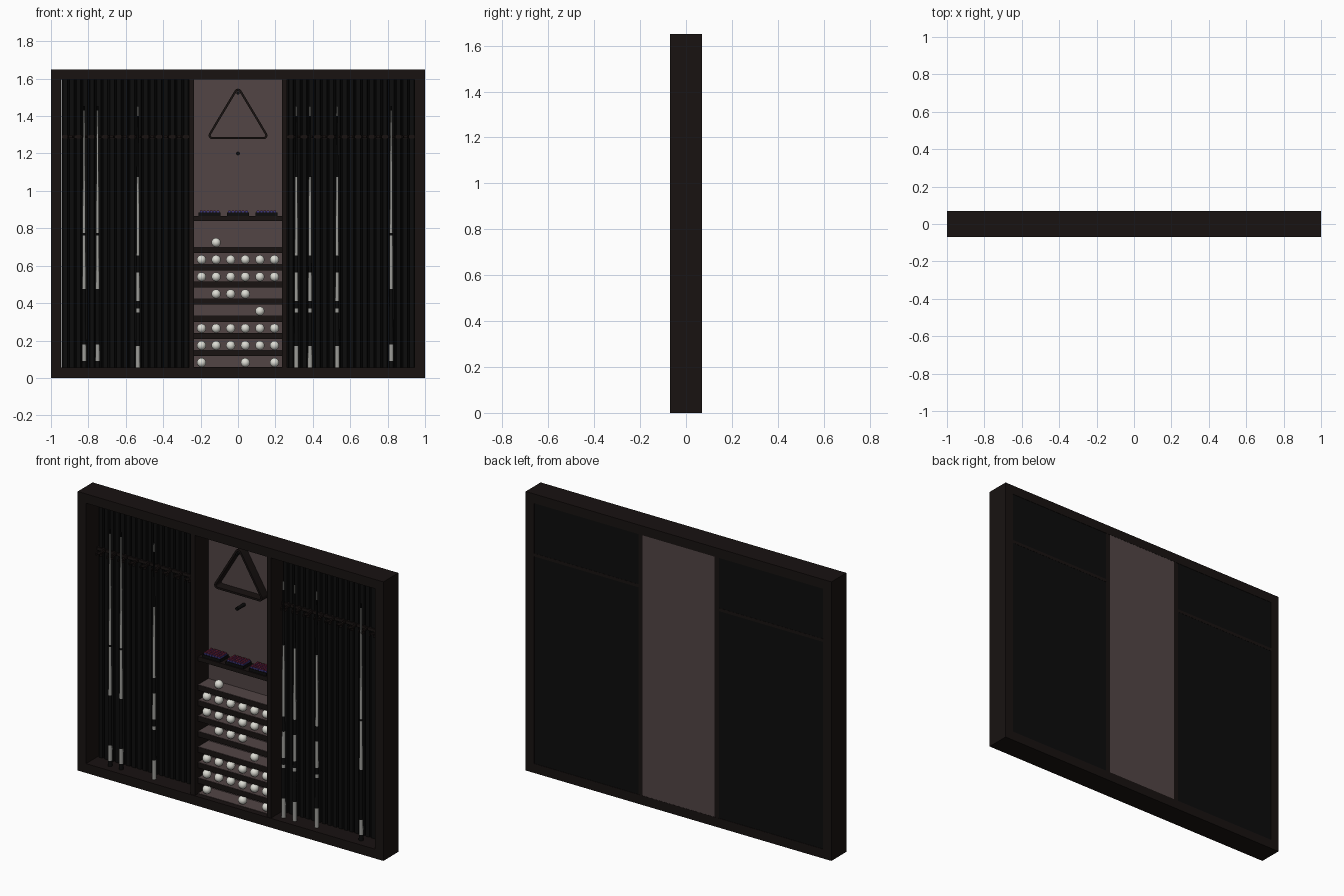
import bpy, bmesh, math
from mathutils import Vector, Matrix

if "Cube" in bpy.data.objects:
    bpy.data.objects.remove(bpy.data.objects["Cube"])


def mat(name, r, g, b):
    m = bpy.data.materials.new(name)
    m.diffuse_color = (r, g, b, 1)
    m.use_nodes = True
    m.node_tree.nodes["Principled BSDF"].inputs["Base Color"].default_value = m.diffuse_color
    return m


WOOD = mat("dark_wood", 0.009, 0.006, 0.0055)
BLACK = mat("black", 0.0035, 0.0035, 0.0035)
BROWN = mat("brown_lining", 0.085, 0.06, 0.06)
IVORY = mat("ivory", 0.72, 0.72, 0.66)
MAPLE = mat("pale_wood", 0.34, 0.34, 0.32)
BLUE = mat("chalk_blue", 0.05, 0.04, 0.22)
RED = mat("chalk_red", 0.22, 0.02, 0.06)


def finish(name, bm, mats, smooth=False):
    bmesh.ops.recalc_face_normals(bm, faces=bm.faces[:])
    me = bpy.data.meshes.new(name)
    bm.to_mesh(me)
    bm.free()
    ob = bpy.data.objects.new(name, me)
    bpy.context.collection.objects.link(ob)
    for m in mats:
        me.materials.append(m)
    if smooth:
        bpy.context.view_layer.objects.active = ob
        bpy.ops.object.select_all(action='DESELECT')
        ob.select_set(True)
        bpy.ops.object.shade_smooth_by_angle(angle=math.radians(35))
    return ob


def add_box(bm, x0, x1, y0, y1, z0, z1, idx=0):
    mx = Matrix.Translation(((x0 + x1) / 2, (y0 + y1) / 2, (z0 + z1) / 2)) @ \
        Matrix.Diagonal((x1 - x0, y1 - y0, z1 - z0, 1))
    vs = bmesh.ops.create_cube(bm, size=1, matrix=mx)["verts"]
    for f in {f for v in vs for f in v.link_faces}:
        f.material_index = idx


def box(name, m, *dims):
    bm = bmesh.new()
    add_box(bm, *dims)
    return finish(name, bm, [m])


def cylinder_y(bm, x, z, y0, y1, r):
    mx = Matrix.Translation((x, (y0 + y1) / 2, z)) @ Matrix.Rotation(math.pi / 2, 4, 'X')
    bmesh.ops.create_cone(bm, cap_ends=True, segments=16, radius1=r, radius2=r,
                          depth=y1 - y0, matrix=mx)


# outer frame
box("frame_bottom", WOOD, -1, 1, -0.07, 0.07, 0, 0.055)
box("frame_top", WOOD, -1, 1, -0.07, 0.07, 1.595, 1.65)
for s, side in ((-1, "left"), (1, "right")):
    a, b = sorted((s * 0.945, s * 1.0))
    box("frame_" + side, WOOD, a, b, -0.07, 0.07, 0.055, 1.595)
    a, b = sorted((s * 0.235, s * 0.263))
    box("divider_" + side, WOOD, a, b, -0.066, 0.069, 0.055, 1.595)

# centre back panel
box("centre_back_panel", BROWN, -0.235, 0.235, 0.058, 0.069, 0.055, 1.595)


def fluted_panel(name, x0, x1, z0, z1, n=19):
    # ribbed strip with narrow vertical grooves, extruded upward
    p = (x1 - x0) / n
    pts = [(x1, 0.068), (x0, 0.068)]
    for i in range(n):
        x = x0 + i * p
        pts += [(x, 0.052), (x + p * 0.15, 0.052), (x + p * 0.25, 0.036), (x + p * 0.9, 0.036)]
    pts.append((x1, 0.052))
    bm = bmesh.new()
    f = bm.faces.new([bm.verts.new((x, y, z0)) for x, y in pts])
    r = bmesh.ops.extrude_face_region(bm, geom=[f])
    bmesh.ops.translate(bm, vec=(0, 0, z1 - z0),
                        verts=[v for v in r["geom"] if isinstance(v, bmesh.types.BMVert)])
    finish(name, bm, [BLACK])


def clip(bm, x, y, z, r=0.016, t=0.0035, h=0.007):
    # open C-shaped clip around the cue, gap facing forward
    n = 14
    rings = []
    for i in range(n + 1):
        a = math.radians(-50 + 280 * i / n)
        d = Vector((math.cos(a), math.sin(a), 0))
        c = Vector((x, y, z))
        rings.append([bm.verts.new(c + d * q + Vector((0, 0, w)))
                      for q, w in ((r - t, -h), (r + t, -h), (r + t, h), (r - t, h))])
    for A, B in zip(rings, rings[1:]):
        for k in range(4):
            bm.faces.new((A[k], A[(k + 1) % 4], B[(k + 1) % 4], B[k]))
    bm.faces.new(rings[0])
    bm.faces.new(rings[-1])


# side bays: fluted panels, rail and cue clips
CUE_Y = -0.02
for s, side in ((-1, "left"), (1, "right")):
    x0, x1 = sorted((s * 0.263, s * 0.945))
    fluted_panel("fluted_panel_lower_" + side, x0, x1, 0.055, 1.28)
    fluted_panel("fluted_panel_upper_" + side, x0, x1, 1.298, 1.595)
    box("cue_rail_" + side, WOOD, x0, x1, 0.03, 0.069, 1.28, 1.298)
    bm = bmesh.new()
    for i in range(9):
        x = s * (0.316 + 0.0723 * i)
        clip(bm, x, CUE_Y, 1.289)
        add_box(bm, x - 0.005, x + 0.005, CUE_Y + 0.015, 0.032, 1.283, 1.295)
    finish("cue_clips_" + side, bm, [WOOD], True)


def cue(name, x, bands, z0):
    # tapered shaft; each band is (top height, material index)
    def rad(z):
        return 0.0125 + (0.0045 - 0.0125) * (z - 0.06) / 1.39
    bm = bmesh.new()
    levels = [(z0, 0)] + bands
    n = 16
    rings = [[bm.verts.new((x + rad(z) * math.cos(2 * math.pi * k / n),
                            CUE_Y + rad(z) * math.sin(2 * math.pi * k / n), z))
              for k in range(n)] for z, _ in levels]
    for j in range(len(rings) - 1):
        for k in range(n):
            f = bm.faces.new((rings[j][k], rings[j][(k + 1) % n],
                              rings[j + 1][(k + 1) % n], rings[j + 1][k]))
            f.material_index = levels[j + 1][1]
    bm.faces.new(rings[0])
    bm.faces.new(rings[-1]).material_index = 1
    finish(name, bm, [MAPLE, BLACK], True)


PLAIN = [(0.09, 1), (0.18, 0), (0.475, 1), (0.762, 0), (0.774, 1), (1.43, 0), (1.455, 1)]
INLAID = [(0.17, 0), (0.35, 1), (0.37, 0), (0.41, 1), (0.565, 0), (0.655, 1),
          (1.075, 0), (1.40, 1), (1.45, 0)]
for i, x in enumerate((-0.823, -0.751, 0.819)):
    cue("plain_cue_%d" % i, x, PLAIN, 0.056)
for i, x in enumerate((-0.535, 0.312, 0.385, 0.53)):
    cue("inlaid_cue_%d" % i, x, INLAID, 0.056)

# ball shelves with pale lining, and the balls
ROW = 0.0917
COLS = [-0.195 + 0.078 * i for i in range(6)]
FILLED = [(0, 3, 5), range(6), range(6), (4,), (1, 2, 3), range(6), range(6), (1,)]
balls = bmesh.new()
for r, cols in enumerate(FILLED):
    top = 0.058 + r * ROW
    if r:
        box("ball_shelf_%d" % r, WOOD, -0.235, 0.235, -0.038, 0.058, top - 0.033, top - 0.002)
    box("shelf_lining_%d" % r, BROWN, -0.235, 0.235, -0.037, 0.058, top - 0.002, top)
    for c in cols:
        bmesh.ops.create_uvsphere(balls, u_segments=24, v_segments=14, radius=0.0245,
                                  matrix=Matrix.Translation((COLS[c], -0.012, top + 0.024)))
finish("balls", balls, [IVORY], True)

# chalk shelf with three trays of chalk cubes
box("chalk_shelf", WOOD, -0.235, 0.235, -0.038, 0.058, 0.84, 0.866)
for i, cx in enumerate((-0.152, 0, 0.152)):
    bm = bmesh.new()
    add_box(bm, cx - 0.058, cx + 0.058, -0.032, 0.044, 0.866, 0.872)
    for s in (-1, 1):
        a, b = sorted((cx + s * 0.055, cx + s * 0.058))
        add_box(bm, a, b, -0.032, 0.044, 0.872, 0.884)
        a, b = sorted((0.006 + s * 0.035, 0.006 + s * 0.038))
        add_box(bm, cx - 0.055, cx + 0.055, a, b, 0.872, 0.884)
    finish("chalk_tray_%d" % i, bm, [BLACK])
    bm = bmesh.new()
    for u in range(6):
        for v in range(4):
            x, y = cx + (u - 2.5) * 0.018, 0.006 + (v - 1.5) * 0.0175
            add_box(bm, x - 0.0075, x + 0.0075, y - 0.0075, y + 0.0075, 0.872, 0.893)
            add_box(bm, x - 0.006, x + 0.006, y - 0.006, y + 0.006, 0.893, 0.8965, 1)
    finish("chalk_cubes_%d" % i, bm, [BLUE, RED])


def rounded_triangle(r):
    # arcs of radius r around three fixed corner centres
    out = []
    for cx, cz, a0 in ((0.137, 1.297, -90), (0, 1.526, 30), (-0.137, 1.297, 150)):
        for k in range(7):
            a = math.radians(a0 + 20 * k)
            out.append((cx + r * math.cos(a), cz + r * math.sin(a)))
    return out


# triangle rack hung on a peg
bm = bmesh.new()
outer, inner = rounded_triangle(0.0205), rounded_triangle(0.009)
loops = [[bm.verts.new((x, y, z)) for x, z in prof]
         for prof, y in ((outer, 0.002), (outer, 0.055), (inner, 0.055), (inner, 0.002))]
for j in range(4):
    A, B = loops[j], loops[(j + 1) % 4]
    for k in range(len(A)):
        n = (k + 1) % len(A)
        bm.faces.new((A[k], A[n], B[n], B[k]))
finish("triangle_rack", bm, [WOOD], True)

# wooden pegs
bm = bmesh.new()
cylinder_y(bm, 0, 1.524, -0.012, 0.06, 0.009)
cylinder_y(bm, 0, 1.20, -0.012, 0.06, 0.010)
finish("pegs", bm, [BLACK], True)
